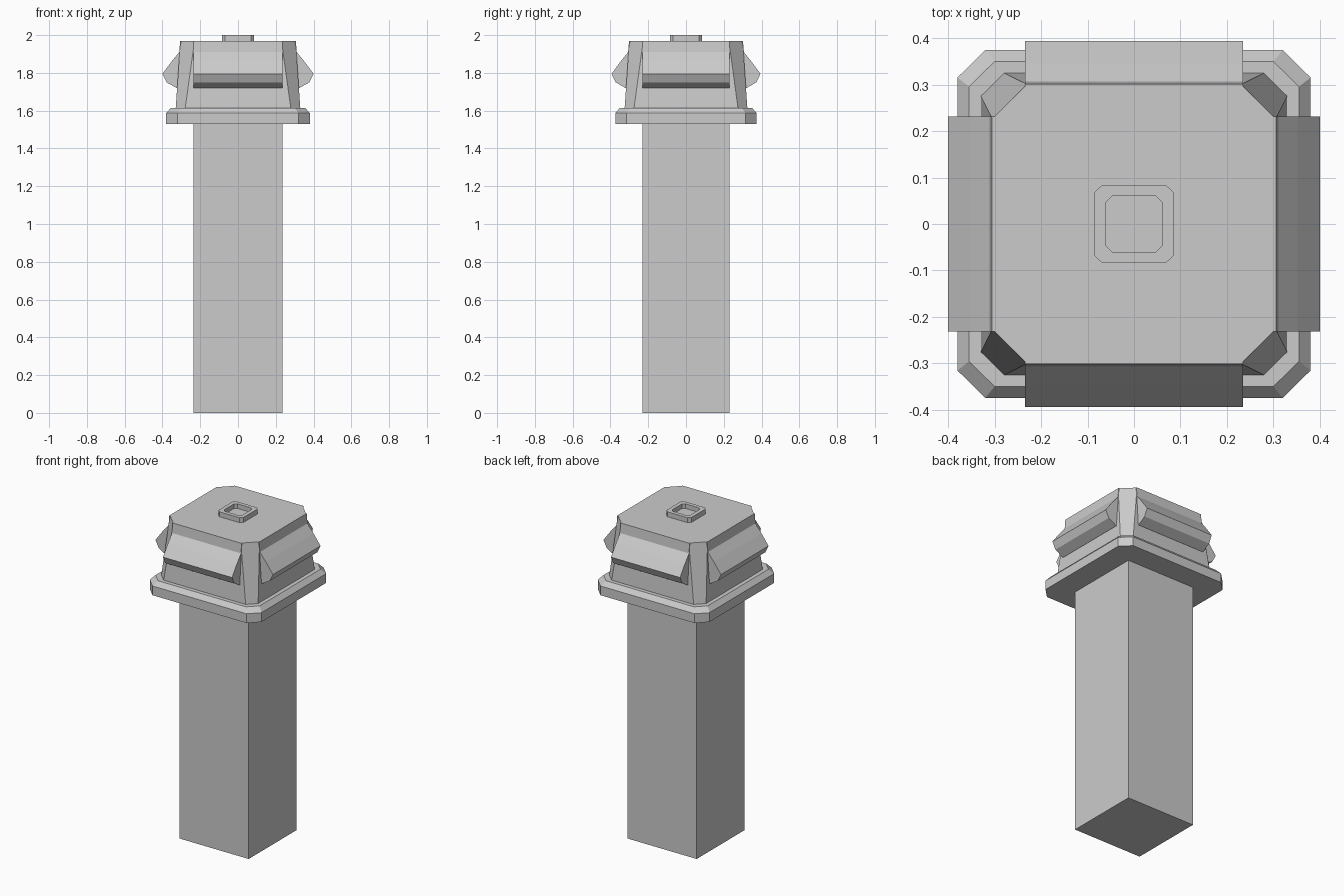
import bpy, bmesh
from math import pi
from mathutils import Matrix

if "Cube" in bpy.data.objects:
    bpy.data.objects.remove(bpy.data.objects["Cube"])

DEPTH = 0.985  # the post is slightly shallower than it is wide


def finish(name, bm):
    bmesh.ops.transform(bm, matrix=Matrix.Diagonal((1, DEPTH, 1, 1)), verts=bm.verts)
    bmesh.ops.recalc_face_normals(bm, faces=bm.faces)
    mesh = bpy.data.meshes.new(name)
    bm.to_mesh(mesh)
    bm.free()
    obj = bpy.data.objects.new(name, mesh)
    bpy.context.collection.objects.link(obj)
    return obj


def loft(name, rings):
    """Stack of corner-cut squares, each (half width, corner cut, z)."""
    bm = bmesh.new()
    loops = []
    for r, c, z in rings:
        k = r - c
        pts = [(r, -k), (r, k), (k, r), (-k, r), (-r, k), (-r, -k), (-k, -r), (k, -r)]
        loops.append([bm.verts.new((x, y, z)) for x, y in pts])
    for a, b in zip(loops, loops[1:]):
        for i in range(8):
            j = (i + 1) % 8
            bm.faces.new((a[i], a[j], b[j], b[i]))
    bm.faces.new(loops[0])
    bm.faces.new(loops[-1])
    return finish(name, bm)


def side_band(name, angle):
    """Flared profile swept along one side of the head."""
    profile = [(0.29, 1.97), (0.306, 1.97), (0.311, 1.91), (0.352, 1.86),
               (0.40, 1.795), (0.378, 1.75), (0.325, 1.72), (0.29, 1.72)]
    bm = bmesh.new()
    ends = [[bm.verts.new((x, -d, z)) for d, z in profile] for x in (-0.235, 0.235)]
    n = len(profile)
    for i in range(n):
        j = (i + 1) % n
        bm.faces.new((ends[0][i], ends[0][j], ends[1][j], ends[1][i]))
    for e in ends:
        bm.faces.new(e)
    bmesh.ops.rotate(bm, verts=bm.verts, matrix=Matrix.Rotation(angle, 3, 'Z'))
    return finish(name, bm)


# Square shaft
bm = bmesh.new()
bmesh.ops.create_cube(bm, size=1, matrix=Matrix.Translation((0, 0, 0.765))
                      @ Matrix.Diagonal((0.47, 0.47, 1.53, 1)))
finish("shaft", bm)

# Collar with bevelled top edge
loft("collar", [(0.38, 0.06, 1.53), (0.38, 0.06, 1.587), (0.355, 0.055, 1.615)])

# Tapered head
loft("head", [(0.33, 0.05, 1.61), (0.305, 0.075, 1.97)])

# Flared bands on all four sides
for i, side in enumerate(("front", "right", "back", "left")):
    side_band(side + "_band", i * pi / 2)

# Small hollow socket on top
loft("top_socket", [(0.085, 0.016, 1.965), (0.085, 0.016, 2.0),
                    (0.061, 0.014, 2.0), (0.061, 0.014, 1.972)])
